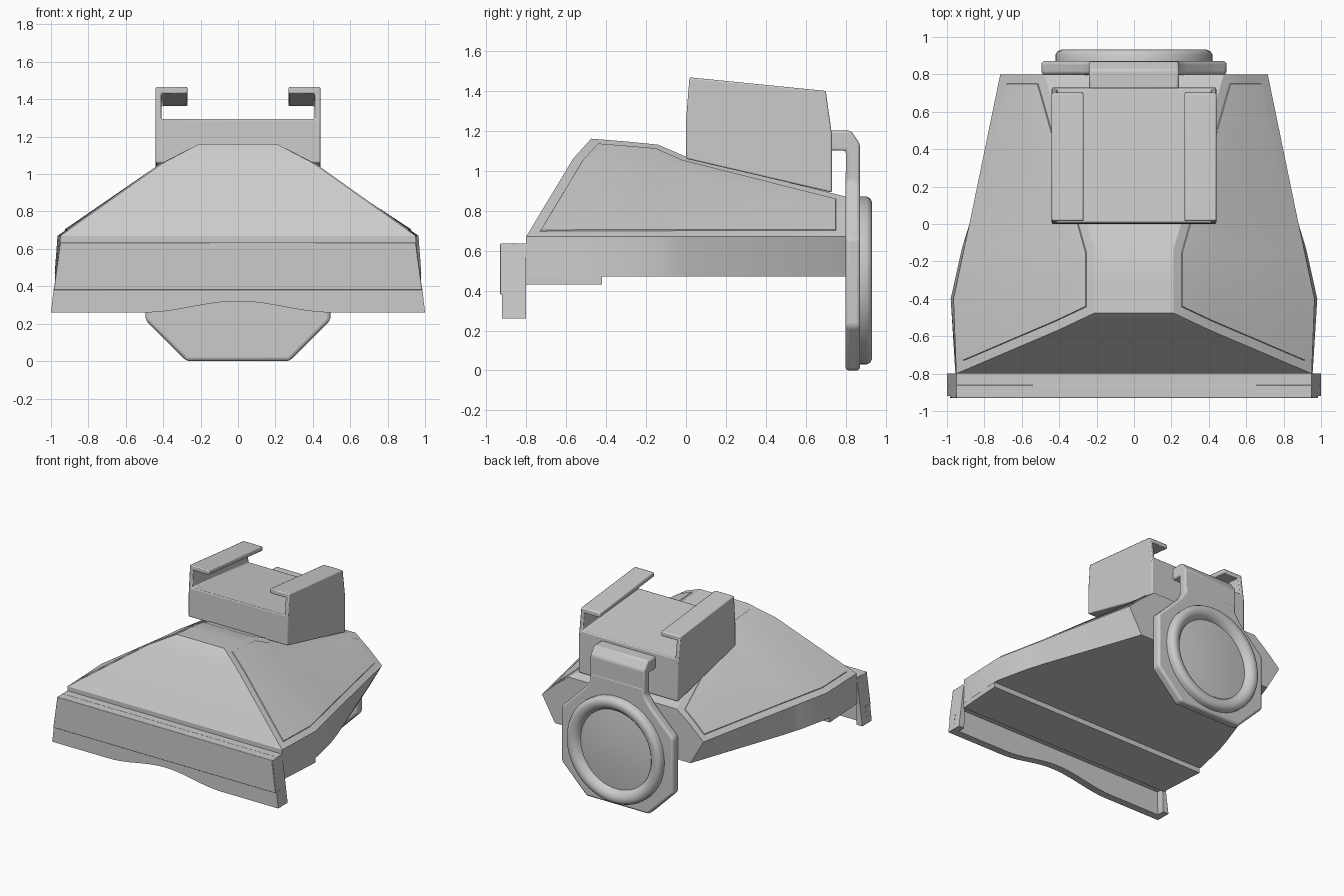
import bpy, bmesh, math

if "Cube" in bpy.data.objects:
    bpy.data.objects.remove(bpy.data.objects["Cube"])


def finish(name, bm, bevel=0.0, angle=30, segments=2):
    bmesh.ops.recalc_face_normals(bm, faces=bm.faces[:])
    me = bpy.data.meshes.new(name)
    bm.to_mesh(me)
    bm.free()
    ob = bpy.data.objects.new(name, me)
    bpy.context.collection.objects.link(ob)
    if bevel:
        m = ob.modifiers.new("bevel", 'BEVEL')
        m.width, m.segments, m.limit_method = bevel, segments, 'ANGLE'
    bpy.ops.object.select_all(action='DESELECT')
    ob.select_set(True)
    bpy.context.view_layer.objects.active = ob
    bpy.ops.object.shade_smooth_by_angle(angle=math.radians(angle))
    return ob


def prism(name, pts, place0, place1, bevel=0.0, segments=2):
    """Closed 2D outline placed at two ends and joined by side walls."""
    bm = bmesh.new()
    a = [bm.verts.new(place0(*p)) for p in pts]
    b = [bm.verts.new(place1(*p)) for p in pts]
    bm.faces.new(a)
    bm.faces.new(b[::-1])
    n = len(pts)
    for i in range(n):
        bm.faces.new((a[i], a[(i + 1) % n], b[(i + 1) % n], b[i]))
    return finish(name, bm, bevel, segments=segments)


def prism_y(name, pts, y0, y1, bevel=0.0, segments=2):
    return prism(name, pts, lambda x, z: (x, y0, z), lambda x, z: (x, y1, z), bevel, segments)


def mirrored(half):
    return half + [(-x, z) for x, z in reversed(half)]


# Body shell: stations of bottom, rim, shoulder, ridge from front to back
stations = [
    [(.955, -.8, .47), (.95, -.8, .67), (.40, -.565, 1.06), (.21, -.475, 1.16)],
    [(.98, -.4, .47), (.965, -.4, .67), (.41, -.35, 1.035), (.21, -.30, 1.146)],
    [(.92, -.13, .47), (.908, -.13, .67), (.42, -.13, 1.01), (.21, -.14, 1.13)],
    [(.88, 0, .47), (.88, 0, .67), (.43, 0, .985), (.25, 0, 1.07)],
    [(.60, .8, .47), (.715, .8, .67), (.60, .8, .775), (.48, .8, .87)],
]
bm = bmesh.new()
rings = []
for half in stations:
    full = half + [(-x, y, z) for x, y, z in reversed(half)]
    rings.append([bm.verts.new(p) for p in full])
panels = {2: [], 4: []}
for r, s in zip(rings, rings[1:]):
    for i in range(8):
        j = (i + 1) % 8
        f = bm.faces.new((r[i], r[j], s[j], s[i]))
        if i in (1, 2):
            panels[2].append(f)
        elif i in (4, 5):
            panels[4].append(f)
r = rings[0]
for i in range(3):
    bm.faces.new((r[i], r[i + 1], r[6 - i], r[7 - i]))
bm.faces.new(rings[-1])
bmesh.ops.recalc_face_normals(bm, faces=bm.faces[:])
# Slightly raised side panels
for faces in panels.values():
    bmesh.ops.inset_region(bm, faces=faces, thickness=.05, use_even_offset=True)
    bmesh.ops.inset_region(bm, faces=faces, thickness=.003, depth=.006, use_even_offset=True)
finish("body_shell", bm, angle=22)

# Step on the underside
prism("underside_step", [(-.954, -.8), (.954, -.8), (.978, -.42), (-.978, -.42)],
      lambda x, y: (x, y, .43), lambda x, y: (x, y, .48))

# Front plate: upper band, filler, arched lip and end blocks
prism_y("front_band", mirrored([(.985, .38), (.95, .635)]), -.93, -.86, .004)
prism_y("front_band_back", mirrored([(.975, .45), (.95, .635)]), -.862, -.80)
arch = [(.5 - i / 20, .26 + .03 * (1 + math.cos(math.pi * (.5 - i / 20) / .5))) for i in range(21)]
prism_y("front_lip", [(.985, .39), (1, .26)] + arch + [(-1, .26), (-.985, .39)], -.92, -.86)
for side, name in ((1, "right"), (-1, "left")):
    prism_y("front_end_" + name, [(side * x, z) for x, z in
            [(.95, .26), (1, .26), (.952, .63), (.94, .63)]], -.92, -.80)

# Sliding shoe: C-channel with sloping floor and lips
shoe = mirrored([(.44, 1.06), (.44, 1.25), (.44, 1.467), (.27, 1.467), (.27, 1.43),
                 (.41, 1.43), (.41, 1.295)])


def shoe_front(x, z):
    return (x, max(0, z - 1.25) * .08, z)


def shoe_back(x, z):
    drop = .17 if z < 1.1 else .068
    return (x, .73 - max(0, z - 1.25) * .14, z - drop)


prism("mount_shoe", shoe, shoe_front, shoe_back, .008)

# Hooked strap joining the shoe to the rear plate
strap = [(.72, 1.10), (.80, 1.10), (.80, .80), (.87, .80), (.87, 1.135), (.825, 1.2), (.72, 1.2)]
prism("strap", strap, lambda y, z: (-.24, y, z), lambda y, z: (.24, y, z), .012)

# Octagonal rear plate with a short neck
prism_y("rear_plate", mirrored([(.275, 0), (.495, .22), (.495, .66), (.285, .87), (.24, .94), (.24, 1.0)]),
        .797, .872, .018, 3)

# Round knob: rounded rim around a shallow dome
bm = bmesh.new()
profile = [(.42, .85), (.42, .905), (.41, .922), (.39, .932), (.365, .932), (.34, .92),
           (.322, .90), (.315, .882), (.22, .892), (.11, .899), (0, .902)]
vs = [bm.verts.new((x, y, .45)) for x, y in profile]
es = [bm.edges.new(p) for p in zip(vs, vs[1:])]
bmesh.ops.spin(bm, geom=vs + es, cent=(0, 0, .45), axis=(0, 1, 0), angle=math.tau, steps=48)
bmesh.ops.remove_doubles(bm, verts=bm.verts[:], dist=1e-4)
finish("rear_knob", bm, angle=40)
